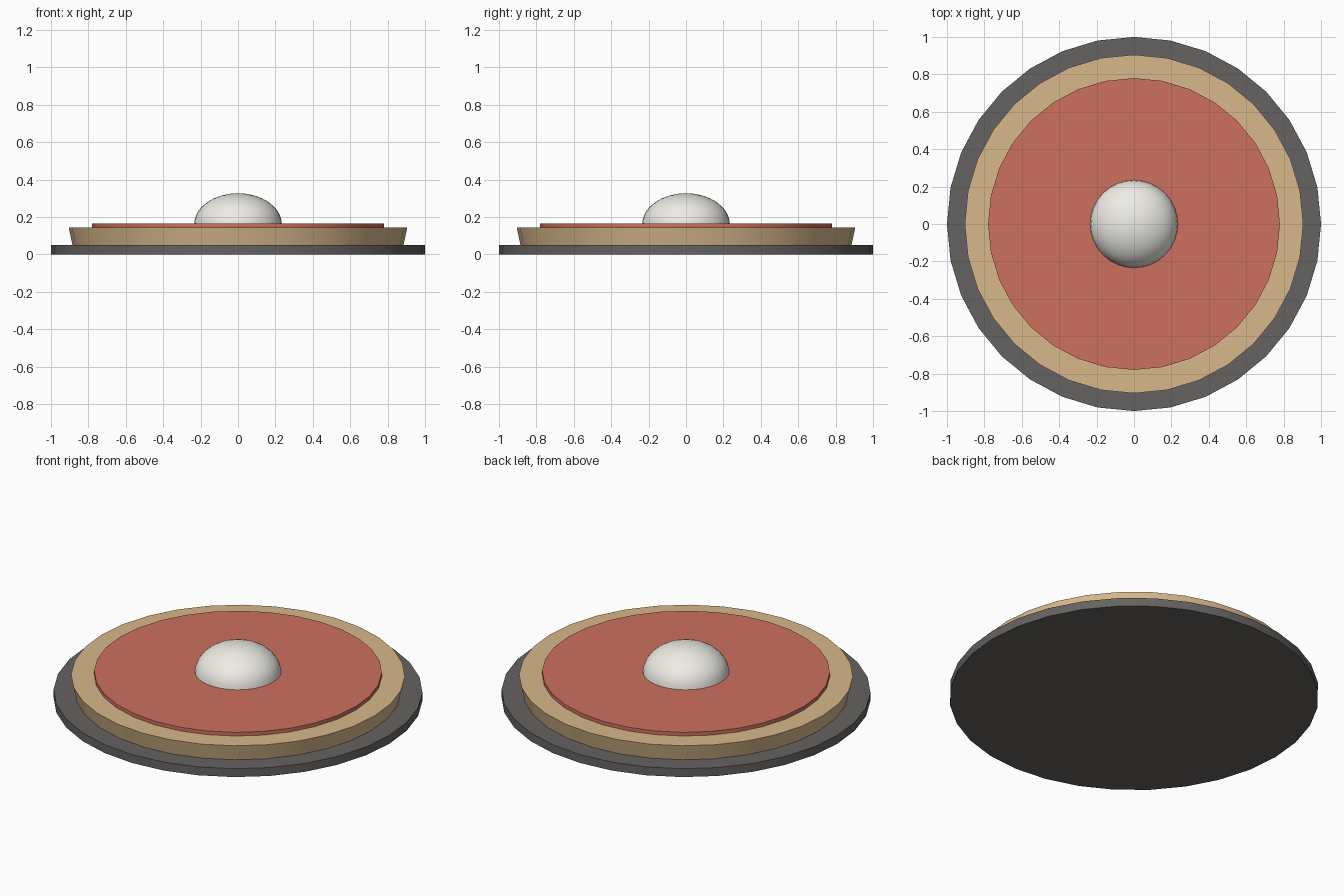
import bpy
import bmesh
import math

if "Cube" in bpy.data.objects:
    bpy.data.objects.remove(bpy.data.objects["Cube"])


def finish(name, bm, color):
    mesh = bpy.data.meshes.new(name)
    bmesh.ops.recalc_face_normals(bm, faces=bm.faces)
    bm.to_mesh(mesh)
    bm.free()
    obj = bpy.data.objects.new(name, mesh)
    bpy.context.collection.objects.link(obj)
    mat = bpy.data.materials.new(name + "_color")
    mat.diffuse_color = (*color, 1)
    mat.use_nodes = True
    mat.node_tree.nodes["Principled BSDF"].inputs["Base Color"].default_value = mat.diffuse_color
    mesh.materials.append(mat)
    bpy.ops.object.select_all(action='DESELECT')
    obj.select_set(True)
    bpy.context.view_layer.objects.active = obj
    bpy.ops.object.shade_smooth_by_angle(angle=math.radians(30))


def disc(name, r_bottom, r_top, z0, z1, color):
    bm = bmesh.new()
    bmesh.ops.create_cone(bm, cap_ends=True, segments=32,
                          radius1=r_bottom, radius2=r_top, depth=z1 - z0)
    bmesh.ops.translate(bm, verts=bm.verts, vec=(0, 0, (z0 + z1) / 2))
    finish(name, bm, color)


# Stacked round layers
disc("base_plate", 1.0, 1.0, 0.0, 0.05, (0.13, 0.125, 0.12))
disc("crust", 0.885, 0.905, 0.05, 0.143, (0.68, 0.48, 0.26))
disc("topping", 0.78, 0.78, 0.143, 0.165, (0.61, 0.16, 0.11))

# Squashed dome in the middle: upper half of a sphere
bm = bmesh.new()
bmesh.ops.create_uvsphere(bm, u_segments=32, v_segments=16, radius=1)
bmesh.ops.bisect_plane(bm, geom=bm.verts[:] + bm.edges[:] + bm.faces[:],
                       plane_co=(0, 0, 0), plane_no=(0, 0, -1), clear_outer=True)
bmesh.ops.holes_fill(bm, edges=[e for e in bm.edges if e.is_boundary])
bmesh.ops.scale(bm, verts=bm.verts, vec=(0.235, 0.235, 0.167))
bmesh.ops.translate(bm, verts=bm.verts, vec=(0, 0, 0.16))
finish("center_dome", bm, (0.85, 0.84, 0.79))
